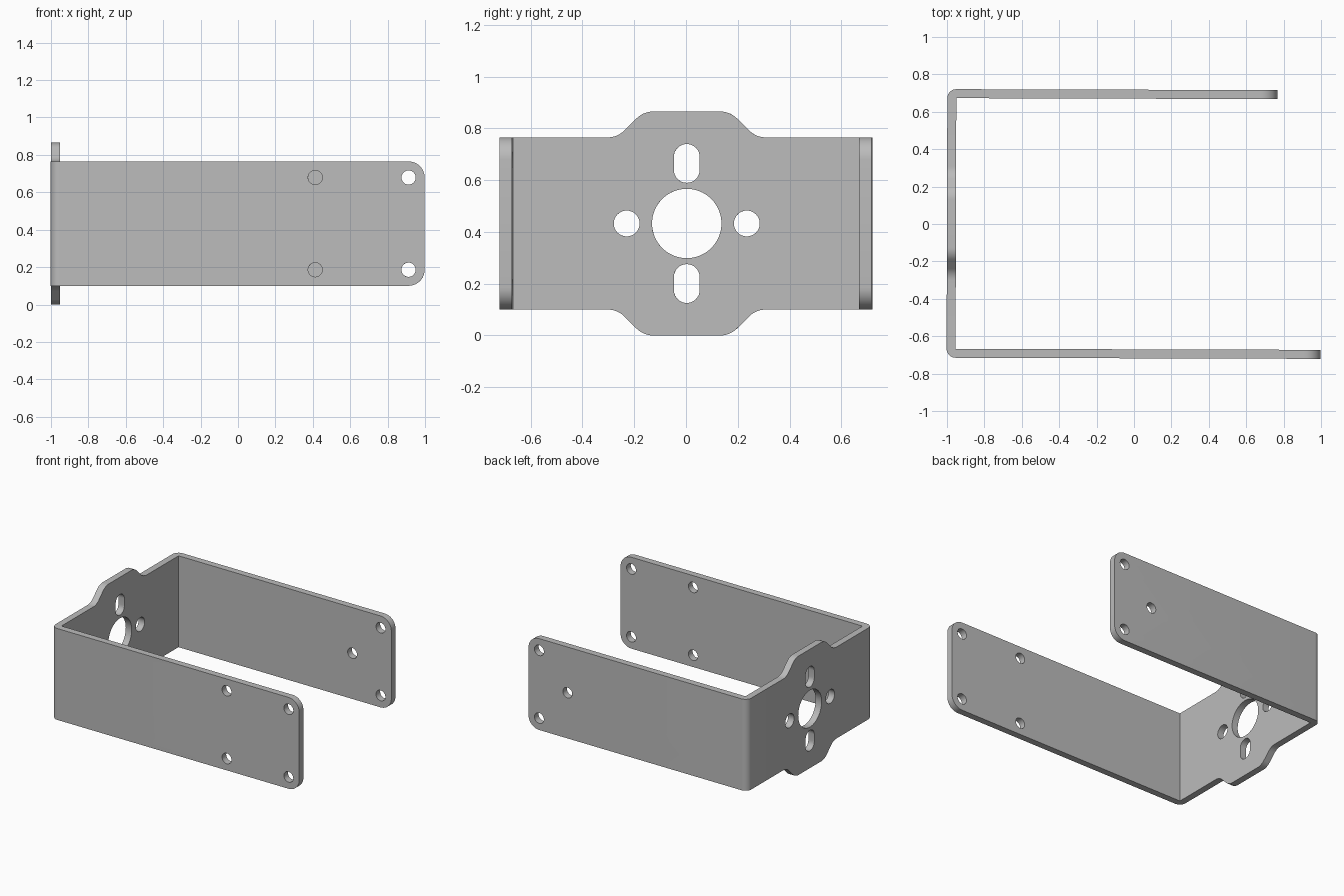
import bpy, bmesh
from math import sin, cos, pi, radians
from mathutils import Matrix

cube = bpy.data.objects.get("Cube")
if cube:
    bpy.data.objects.remove(cube, do_unlink=True)

THICK = 0.048
BACK = -1.0                      # outer face of the mounting plate
INNER = 0.67                     # half distance between the arms
LOW, HIGH = 0.1, 0.765           # arm height range
MID = (LOW + HIGH) / 2
CORNER = 0.086                   # arm corner radius, also hole inset
ARM_END = {-1: 1.0, 1: 0.765}    # front and back arm lengths


def arc(cx, cy, r, a0, a1, steps):
    angles = [radians(a0 + (a1 - a0) * i / steps) for i in range(steps + 1)]
    return [(cx + r * cos(a), cy + r * sin(a)) for a in angles]


def prism(bm, points, axis, start, end):
    """Extrude a closed outline along an axis."""
    place = {"x": lambda u, v: (start, u, v),
             "y": lambda u, v: (u, start, v),
             "z": lambda u, v: (u, v, start)}[axis]
    face = bm.faces.new([bm.verts.new(place(u, v)) for u, v in points])
    grown = bmesh.ops.extrude_face_region(bm, geom=[face])["geom"]
    verts = [g for g in grown if isinstance(g, bmesh.types.BMVert)]
    move = [0, 0, 0]
    move["xyz".index(axis)] = end - start
    bmesh.ops.translate(bm, verts=verts, vec=move)
    # Some extrusions keep the starting cap, others need it closed again
    open_edges = [e for e in bm.edges if e.is_boundary]
    if open_edges:
        bmesh.ops.holes_fill(bm, edges=open_edges)


def finish(bm, name):
    bmesh.ops.recalc_face_normals(bm, faces=bm.faces)
    mesh = bpy.data.meshes.new(name)
    bm.to_mesh(mesh)
    bm.free()
    obj = bpy.data.objects.new(name, mesh)
    bpy.context.collection.objects.link(obj)
    return obj


def combine(target, tool, operation):
    mod = target.modifiers.new(operation.title(), "BOOLEAN")
    mod.operation, mod.solver, mod.object = operation, "EXACT", tool
    bpy.ops.object.select_all(action="DESELECT")
    bpy.context.view_layer.objects.active = target
    target.select_set(True)
    bpy.ops.object.modifier_apply(modifier=mod.name)
    bpy.data.objects.remove(tool, do_unlink=True)


# Bent strip: U-shaped plan with rounded outer bends
outer, wall = INNER + THICK, BACK + THICK
plan = [(ARM_END[-1], -outer), (ARM_END[-1], -INNER), (wall, -INNER),
        (wall, INNER), (ARM_END[1], INNER), (ARM_END[1], outer)]
plan += arc(wall, INNER, THICK, 90, 180, 10)
plan += arc(wall, -INNER, THICK, 180, 270, 10)
bm = bmesh.new()
prism(bm, plan, "z", LOW, HIGH)
# Round the corners at the free ends of the arms
ends = [e for e in bm.edges
        if min(v.co.x for v in e.verts) > 0.7
        and abs(e.verts[0].co.y - e.verts[1].co.y) > 0.01]
bmesh.ops.bevel(bm, geom=ends, offset=CORNER, segments=10, profile=0.5,
                affect="EDGES")
bracket = finish(bm, "servo_bracket")

# Widened tab above and below the middle of the mounting plate
R, TOP, FLAT, FOOT = 0.09, 0.865, 0.13, 0.305
quarter = arc(FLAT, TOP - R, R, 90, 45, 6)
quarter += arc(FOOT, HIGH + R, R, 225, 270, 6)
right = quarter + [(y, 2 * MID - z) for y, z in reversed(quarter)]
outline = right + [(-y, z) for y, z in reversed(right)]
bm = bmesh.new()
prism(bm, outline, "x", BACK, wall)
combine(bracket, finish(bm, "plate_tab"), "UNION")

# Holes in the mounting plate: shaft, side screws and vertical slots
bm = bmesh.new()
through = ("x", BACK - 0.1, wall + 0.1)
prism(bm, arc(0, MID, 0.134, 0, 360, 64)[:-1], *through)
for side in (-1, 1):
    prism(bm, arc(side * 0.232, MID, 0.05, 0, 360, 32)[:-1], *through)
    z = MID + side * 0.232
    slot = arc(0, z + 0.025, 0.05, 0, 180, 16)
    slot += arc(0, z - 0.025, 0.05, 180, 360, 16)
    prism(bm, slot, *through)

# Screw holes in the arms
z_low, z_high = LOW + CORNER, HIGH - CORNER
arm_holes = {-1: [(0.415, z_low), (0.415, z_high)], 1: [(0.45, MID)]}
for side, spots in arm_holes.items():
    tip = ARM_END[side] - CORNER
    for x, z in spots + [(tip, z_low), (tip, z_high)]:
        prism(bm, arc(x, z, 0.038, 0, 360, 32)[:-1], "y",
              side * (INNER - 0.1), side * (outer + 0.1))
combine(bracket, finish(bm, "hole_cutters"), "DIFFERENCE")

# Slight twist of the whole part about the vertical
bracket.data.transform(Matrix.Rotation(-0.003, 4, "Z"))

# Plain grey metal
grey = bpy.data.materials.new("grey_metal")
grey.use_nodes = True
colour = (0.5, 0.5, 0.5, 1)
grey.diffuse_color = colour
grey.node_tree.nodes["Principled BSDF"].inputs["Base Color"].default_value = colour
bracket.data.materials.clear()
bracket.data.materials.append(grey)
for poly in bracket.data.polygons:
    poly.material_index = 0
bpy.ops.object.shade_smooth_by_angle(angle=radians(30))
